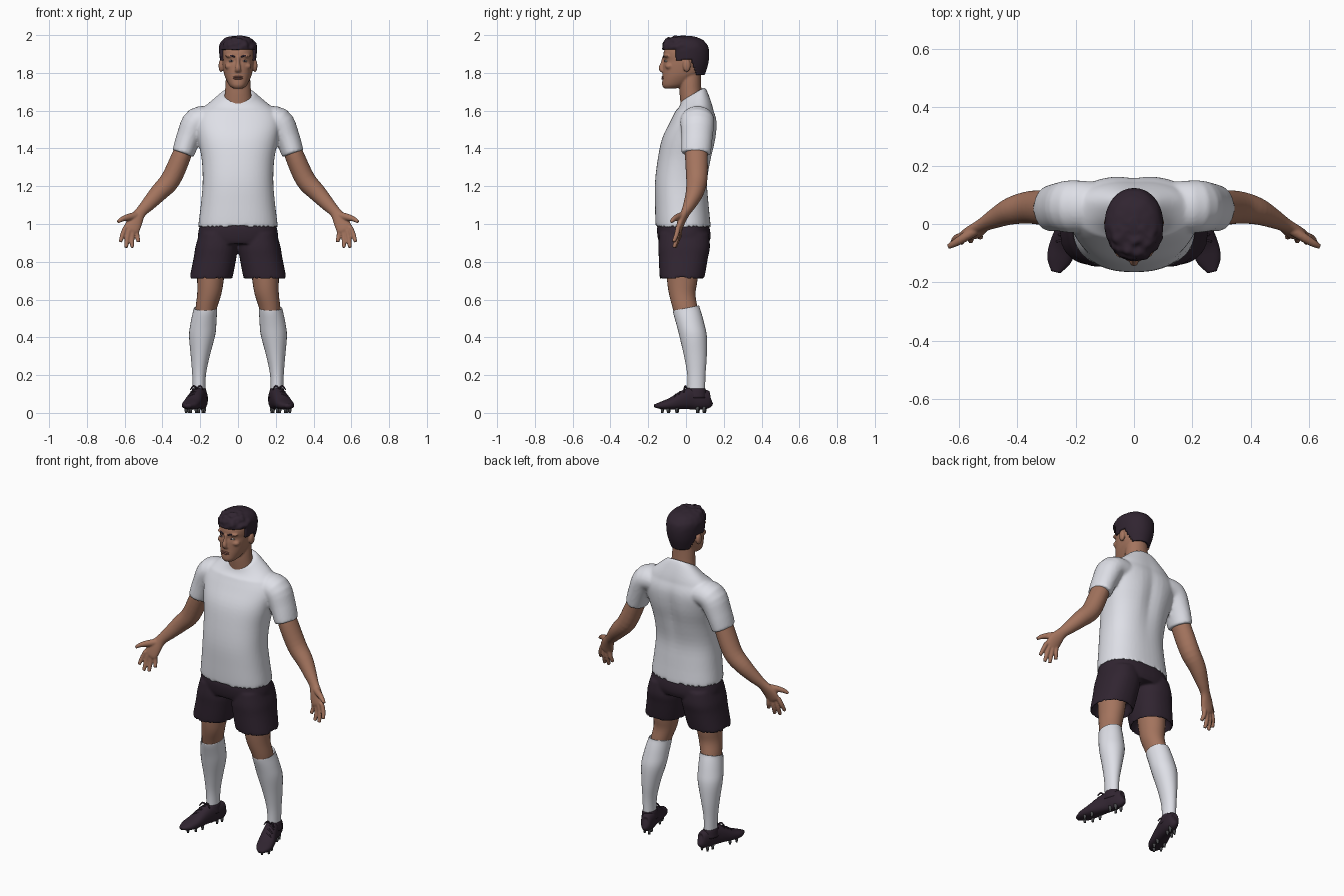
import bpy, bmesh, math
from mathutils import Vector, Matrix, noise

X, Y, Z = Vector((1, 0, 0)), Vector((0, 1, 0)), Vector((0, 0, 1))


def material(name, rgb):
    m = bpy.data.materials.new(name)
    m.diffuse_color = (*rgb, 1)
    return m


WHITE = material("white cloth", (0.76, 0.77, 0.83))
DARK = material("dark plum", (0.030, 0.018, 0.030))
SKIN = material("brown skin", (0.37, 0.175, 0.112))
LIP = material("lip", (0.26, 0.105, 0.08))
EYE = material("eye white", (0.5, 0.45, 0.42))
STUD = material("stud grey", (0.07, 0.07, 0.075))


def spline(pts, sub):
    """Catmull-Rom through stations of any length."""
    out = []
    for i in range(len(pts) - 1):
        p0, p1, p2, p3 = (pts[max(0, min(len(pts) - 1, i + j))] for j in (-1, 0, 1, 2))
        for s in range(sub):
            t = s / sub
            out.append([0.5 * (2 * b + (c - a) * t + (2 * a - 5 * b + 4 * c - d) * t * t
                               + (3 * b - a - 3 * c + d) * t ** 3)
                        for a, b, c, d in zip(p0, p1, p2, p3)])
    return out + [list(pts[-1])]


def tube(bm, stations, ref=None, side=1, n=28, k=2.0, sub=4):
    """Loft of (x, y, z, ru, rv); rings are level, or square to the path if ref is given."""
    st = spline(stations, sub)
    rings = []
    for i, (x, y, z, ru, rv) in enumerate(st):
        u, v = X, Y
        if ref:
            t = (Vector(st[min(i + 1, len(st) - 1)][:3]) - Vector(st[max(i - 1, 0)][:3])).normalized()
            v = (ref - t * t.dot(ref)).normalized()
            u = v.cross(t)
        ring = []
        for j in range(n):
            a = 2 * math.pi * j / n
            c, s = math.cos(a), math.sin(a)
            p = Vector((x, y, z)) + u * math.copysign(abs(c) ** (2 / k), c) * ru \
                + v * math.copysign(abs(s) ** (2 / k), s) * rv
            ring.append(bm.verts.new((p.x * side, p.y, p.z)))
        rings.append(ring)
    for a, b in zip(rings, rings[1:]):
        for j in range(n):
            bm.faces.new((a[j], a[(j + 1) % n], b[(j + 1) % n], b[j]))
    bm.faces.new(rings[0])
    bm.faces.new(rings[-1])


def ball(bm, c, r):
    bmesh.ops.create_uvsphere(bm, u_segments=20, v_segments=12, radius=1,
                              matrix=Matrix.Translation(c) @ Matrix.Diagonal((*r, 1)))


def finish(bm, name, mat, voxel=0, smooth=0):
    bmesh.ops.recalc_face_normals(bm, faces=bm.faces)
    for f in bm.faces:
        f.smooth = True
    me = bpy.data.meshes.new(name)
    bm.to_mesh(me)
    bm.free()
    ob = bpy.data.objects.new(name, me)
    bpy.context.collection.objects.link(ob)
    me.materials.append(mat)
    if voxel:   # fuse overlapping lofts into one skin
        r = ob.modifiers.new("fuse", 'REMESH')
        r.mode, r.voxel_size, r.use_smooth_shade = 'VOXEL', voxel, True
    if smooth:
        s = ob.modifiers.new("smooth", 'SMOOTH')
        s.factor, s.iterations = 0.5, smooth
    return ob


def fb(z, front, back, rx):
    """Level station from its front and back y."""
    return (0, (front + back) / 2, z, rx, (back - front) / 2)


# Shirt: torso plus sleeves, hollow at the hems
bm = bmesh.new()
tube(bm, [fb(1.04, -.13, .10, .17), fb(.993, -.15, .12, .198), fb(.988, -.16, .13, .21),
          fb(1.10, -.164, .12, .197), fb(1.22, -.164, .114, .187), fb(1.34, -.15, .135, .192),
          fb(1.45, -.127, .16, .213), fb(1.54, -.085, .165, .228), fb(1.60, -.055, .148, .20),
          fb(1.65, -.035, .122, .135), fb(1.69, -.025, .098, .083)], n=48, k=2.35)
for v in bm.verts:
    w = min(1, max(0, (v.co.z - 1.60) / .08))
    v.co.z += w * .6 * (v.co.y - .04)                       # collar dips at the front
    if v.co.y > 0:                                          # hollow along the spine
        v.co.y -= .014 * math.exp(-(v.co.x / .04) ** 2 - ((v.co.z - 1.42) / .16) ** 2)
for s in (1, -1):
    tube(bm, [(.13, .06, 1.55, .07, .085), (.215, .06, 1.543, .075, .09), (.26, .058, 1.46, .066, .083),
              (.289, .053, 1.378, .059, .078), (.288, .053, 1.382, .053, .07),
              (.278, .053, 1.42, .04, .05)], Y, s)
finish(bm, "shirt", WHITE, .008, 4)

# Shorts: pelvis plus two flared legs
bm = bmesh.new()
tube(bm, [fb(1.02, -.14, .11, .19), fb(.98, -.153, .125, .205), fb(.93, -.15, .13, .213),
          fb(.895, -.14, .12, .20)], n=48, k=2.4)
for s in (1, -1):
    tube(bm, [(.11, -.01, .95, .095, .13), (.114, -.01, .88, .111, .137), (.122, -.014, .82, .113, .13),
              (.1425, -.021, .715, .113, .118), (.1425, -.021, .718, .104, .108),
              (.14, -.02, .77, .085, .09)], None, s, 32, 2.3)
finish(bm, "shorts", DARK, .008, 3)

# Bare legs, from thigh to below the knee
bm = bmesh.new()
for s in (1, -1):
    tube(bm, [(.14, -.02, .82, .08, .088), (.146, -.02, .70, .070, .08), (.152, -.02, .63, .064, .070),
              (.167, -.006, .56, .057, .066), (.175, .005, .50, .05, .06)], None, s)
finish(bm, "legs", SKIN)

# Long socks, top edge higher at the back
bm = bmesh.new()
for s in (1, -1):
    tube(bm, [(.172, 0, .535, .054, .062), (.172, 0, .555, .061, .069), (.174, .003, .54, .063, .07),
              (.182, .02, .48, .068, .073), (.19, .037, .41, .069, .073), (.2, .05, .3, .050, .06),
              (.206, .055, .2, .036, .048), (.206, .055, .10, .033, .046)], None, s)
for v in bm.verts:
    v.co.z += .2 * v.co.y * min(1, max(0, (v.co.z - .45) / .08))
finish(bm, "socks", WHITE)

# Boots with laces
bm = bmesh.new()
for s in (1, -1):
    tube(bm, [(.186, .132, .072, .008, .02), (.188, .122, .07, .027, .045), (.197, .08, .073, .037, .055),
              (.209, .03, .077, .039, .059), (.225, -.02, .066, .043, .048), (.243, -.075, .049, .047, .032),
              (.258, -.125, .040, .041, .021), (.268, -.165, .037, .016, .009)], Z, s, 28, 2.4)
    tube(bm, [(.206, .054, .08, .042, .055), (.206, .054, .125, .037, .05),
              (.206, .054, .128, .03, .043)], None, s)                      # ankle opening
    for x, y, z in ((.221, -.005, .123), (.228, -.03, .110), (.235, -.052, .096)):
        tube(bm, [(x - .03, y + .002, z - .014, .004, .004), (x, y, z + .002, .005, .005),
                  (x + .03, y - .008, z - .014, .004, .004)], Z, s, 8)       # lace bars
    for d in (-1, 1):
        tube(bm, [(.218, .004, .13, .004, .004), (.218 + d * .018, -.004, .142, .005, .005),
                  (.218 + d * .034, -.012, .122, .003, .003)], Z, s, 8)      # bow ends
finish(bm, "boots", DARK)

# Studs under the boots
bm = bmesh.new()
for s in (1, -1):
    for x, y in ((.178, .10), (.212, .095), (.187, .065), (.222, .06),
                 (.208, -.045), (.262, -.05), (.222, -.09), (.275, -.095), (.25, -.125)):
        bmesh.ops.create_cone(bm, cap_ends=True, segments=10, radius1=.006, radius2=.011, depth=.034,
                              matrix=Matrix.Translation((x * s, y, .017)))
ob = finish(bm, "studs", STUD)

# Arms and hands, palms turned forward
bm = bmesh.new()
for s in (1, -1):
    tube(bm, [(.268, .055, 1.45, .045, .055), (.300, .055, 1.36, .051, .060), (.357, .057, 1.235, .053, .056),
              (.42, .045, 1.165, .047, .047), (.475, .02, 1.105, .037, .034), (.515, -.002, 1.062, .030, .024),
              (.543, -.022, 1.02, .040, .021), (.562, -.037, .975, .042, .017),
              (.568, -.04, .962, .032, .012)], Y, s)
    for base, tip in (((.594, -.042, .985), (.622, -.066, .905)), ((.576, -.042, .97), (.592, -.064, .875)),
                      ((.556, -.038, .965), (.560, -.058, .875)), ((.536, -.032, .97), (.526, -.046, .905))):
        b, t = Vector(base), Vector(tip)
        m = (b + t) / 2 + Vector((.003, .004, 0))
        tube(bm, [(*b, .013, .013), (*m, .0125, .0125), (*t, .010, .010)], Y, s, 12)
    tube(bm, [(.54, -.02, 1.045, .020, .018), (.585, -.048, 1.035, .018, .016),
              (.615, -.066, 1.025, .013, .013), (.637, -.078, 1.01, .009, .009)], Y, s, 12)
finish(bm, "arms", SKIN, .005, 2)

# Head, neck, nose and ears
bm = bmesh.new()
tube(bm, [fb(1.718, -.116, -.05, .028), fb(1.735, -.126, .0, .047), fb(1.77, -.125, .05, .065),
          fb(1.80, -.123, .085, .075), fb(1.84, -.121, .10, .081), fb(1.865, -.116, .104, .083),
          fb(1.89, -.120, .107, .085), fb(1.92, -.115, .108, .084), fb(1.96, -.09, .085, .068),
          fb(1.985, -.04, .04, .03)], n=40, k=2.2)
tube(bm, [(0, .037, 1.60, .08, .062), (0, .025, 1.69, .070, .059), (0, .022, 1.75, .066, .058),
          (0, .02, 1.82, .06, .06)])
tube(bm, [(0, -.116, 1.885, .009, .010), (0, -.122, 1.85, .010, .013),
          (0, -.131, 1.825, .015, .014), (0, -.124, 1.808, .017, .010)], Y, 1, 16)
for s in (1, -1):
    ball(bm, (.09 * s, .004, 1.838), (.013, .021, .034))
    ball(bm, (.037 * s, -.098, 1.889), (.030, .020, .009))     # brow ridge
    ball(bm, (.045 * s, -.088, 1.835), (.026, .022, .018))     # cheekbone
finish(bm, "head", SKIN, .005, 3)

# Lips
bm = bmesh.new()
for z, r in ((1.779, .0045), (1.770, .0055)):
    ball(bm, (0, -.122, z), (.026, .009, r))
finish(bm, "lips", LIP)

# Eyes, irises and brows
eyes, dark = bmesh.new(), bmesh.new()
for s in (1, -1):
    ball(eyes, (.035 * s, -.103, 1.862), (.014, .012, .006))
    ball(dark, (.035 * s, -.111, 1.862), (.0055, .005, .0055))
    tube(dark, [(.016, -.119, 1.884, .004, .004), (.036, -.114, 1.891, .005, .005),
                (.060, -.098, 1.886, .003, .003)], Z, s, 8)
finish(eyes, "eyes", EYE)
finish(dark, "irises_and_brows", DARK)


# Hair: a shell trimmed along a hairline, tousled at the front
def hairline(y):
    if y < -.055:
        return 1.925
    if y < -.02:
        return 1.862
    if y < .03:
        return 1.872
    return max(1.785, 1.872 - (y - .03) * 3)


bm = bmesh.new()
tube(bm, [fb(1.765, -.10, .088, .066), fb(1.80, -.11, .103, .078), fb(1.85, -.12, .118, .092),
          fb(1.90, -.124, .123, .099), fb(1.94, -.126, .117, .099), fb(1.97, -.115, .095, .084),
          fb(1.987, -.085, .063, .058), fb(1.996, -.035, .02, .015)], n=72, k=2.1, sub=7)
bmesh.ops.recalc_face_normals(bm, faces=bm.faces)
bmesh.ops.delete(bm, geom=[f for f in bm.faces if f.calc_center_median().z < hairline(f.calc_center_median().y)],
                 context='FACES')
bm.normal_update()
for v in bm.verts:
    w = min(1, max(.15, (.02 - v.co.y) / .08)) * min(1, max(0, (v.co.z - 1.90) / .04))
    v.co += v.normal * (noise.noise(v.co * 38) * .010 * w)
    v.co.z = min(v.co.z, 2.0)
ob = finish(bm, "hair", DARK)
sol = ob.modifiers.new("thickness", 'SOLIDIFY')
sol.thickness, sol.offset = .016, -1
